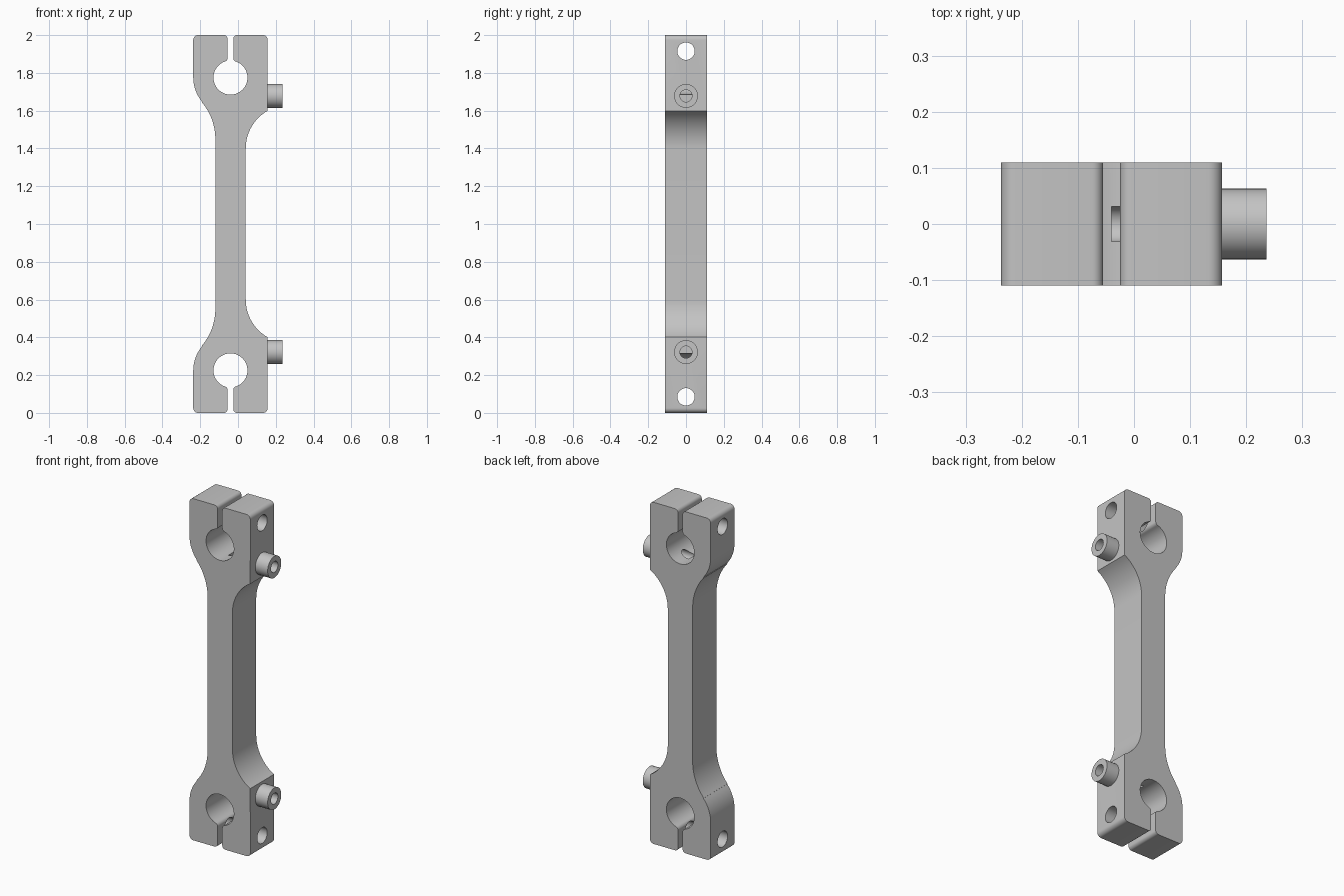
import bpy
import bmesh
from math import cos, sin, pi, radians

if "Cube" in bpy.data.objects:
    bpy.data.objects.remove(bpy.data.objects["Cube"], do_unlink=True)

metal = bpy.data.materials.new("grey metal")
metal.use_nodes = True
metal.diffuse_color = (0.55, 0.55, 0.55, 1)
metal.node_tree.nodes["Principled BSDF"].inputs["Base Color"].default_value = (0.55, 0.55, 0.55, 1)

DEPTH = 0.11            # half thickness
AXIS = -0.04            # centre line of the bar
BORE_Z, BORE_R = 1.775, 0.09
FACE_X = 0.157          # face that carries the screws


def arc(cx, cz, r, start, end, n):
    angles = [radians(start + (end - start) * i / n) for i in range(n + 1)]
    return [(cx + r * cos(a), cz + r * sin(a)) for a in angles]


def add_object(name, bm):
    bmesh.ops.recalc_face_normals(bm, faces=bm.faces)
    mesh = bpy.data.meshes.new(name)
    bm.to_mesh(mesh)
    bm.free()
    obj = bpy.data.objects.new(name, mesh)
    bpy.context.collection.objects.link(obj)
    mesh.materials.append(metal)
    return obj


def rod(name, x0, x1, r, z, sides=48):
    """Cylinder lying along x."""
    bm = bmesh.new()
    ring = [bm.verts.new((x0, y, z + h)) for y, h in arc(0, 0, r, 0, 360, sides)[:-1]]
    cap = bm.faces.new(ring)
    ext = bmesh.ops.extrude_face_region(bm, geom=[cap])["geom"]
    moved = [v for v in ext if isinstance(v, bmesh.types.BMVert)]
    bmesh.ops.translate(bm, verts=moved, vec=(x1 - x0, 0, 0))
    return add_object(name, bm)


def cut(obj, cutter):
    mod = obj.modifiers.new("hole", 'BOOLEAN')
    mod.operation = 'DIFFERENCE'
    mod.solver = 'EXACT'
    mod.object = cutter
    bpy.context.view_layer.objects.active = obj
    bpy.ops.object.modifier_apply(modifier=mod.name)


# Upper half of the outline, from the right of the neck round to the left
upper = (
    arc(0.271, 1.40, 0.23, 180, 120, 16)                # right shoulder
    + arc(FACE_X - 0.025, 1.975, 0.025, 0, 90, 6)       # right corner
    + arc(-0.005, 1.98, 0.02, 90, 180, 6)               # slot mouth
    + arc(-0.005, 1.879, 0.02, 180, 251.5, 6)           # slot to bore
    + arc(AXIS, BORE_Z, BORE_R, 71.5, -251.5, 56)[1:-1]  # clamp bore
    + arc(-0.075, 1.879, 0.02, -71.5, 0, 6)
    + arc(-0.075, 1.98, 0.02, 0, 90, 6)
    + arc(-0.212, 1.975, 0.025, 90, 180, 6)             # left corner
    + arc(AXIS, BORE_Z, 0.197, 180, 220.5, 10)          # left shoulder
    + arc(-0.42, 1.45, 0.3, 40.5, 0, 14)
)
outline = upper + [(x, 2 - z) for x, z in reversed(upper)]

# Clamp bar
bm = bmesh.new()
face = bm.faces.new([bm.verts.new((x, -DEPTH, z)) for x, z in outline])
geom = bmesh.ops.extrude_face_region(bm, geom=[face])["geom"]
bmesh.ops.translate(bm, verts=[v for v in geom if isinstance(v, bmesh.types.BMVert)],
                    vec=(0, 2 * DEPTH, 0))
bar = add_object("clamp_bar", bm)

# Screw heads, set-screw holes and clamp bolt holes at both ends
parts = [bar]
cutters = []
for label, flip in (("upper", False), ("lower", True)):
    screw_z, bolt_z = (0.322, 0.085) if flip else (1.678, 1.915)
    head = rod(label + "_screw_head", FACE_X - 0.005, 0.236, 0.063, screw_z)
    drill = rod(label + "_screw_drill", AXIS, 0.4, 0.032, screw_z, 32)
    bolt = rod(label + "_bolt_drill", -0.5, 0.5, 0.046, bolt_z)
    cut(bar, bolt)
    cut(bar, drill)
    cut(head, drill)
    parts.append(head)
    cutters += [drill, bolt]

for helper in cutters:
    bpy.data.objects.remove(helper, do_unlink=True)

bpy.ops.object.select_all(action='DESELECT')
for part in parts:
    part.select_set(True)
bpy.context.view_layer.objects.active = bar
bpy.ops.object.shade_smooth_by_angle(angle=radians(30))
